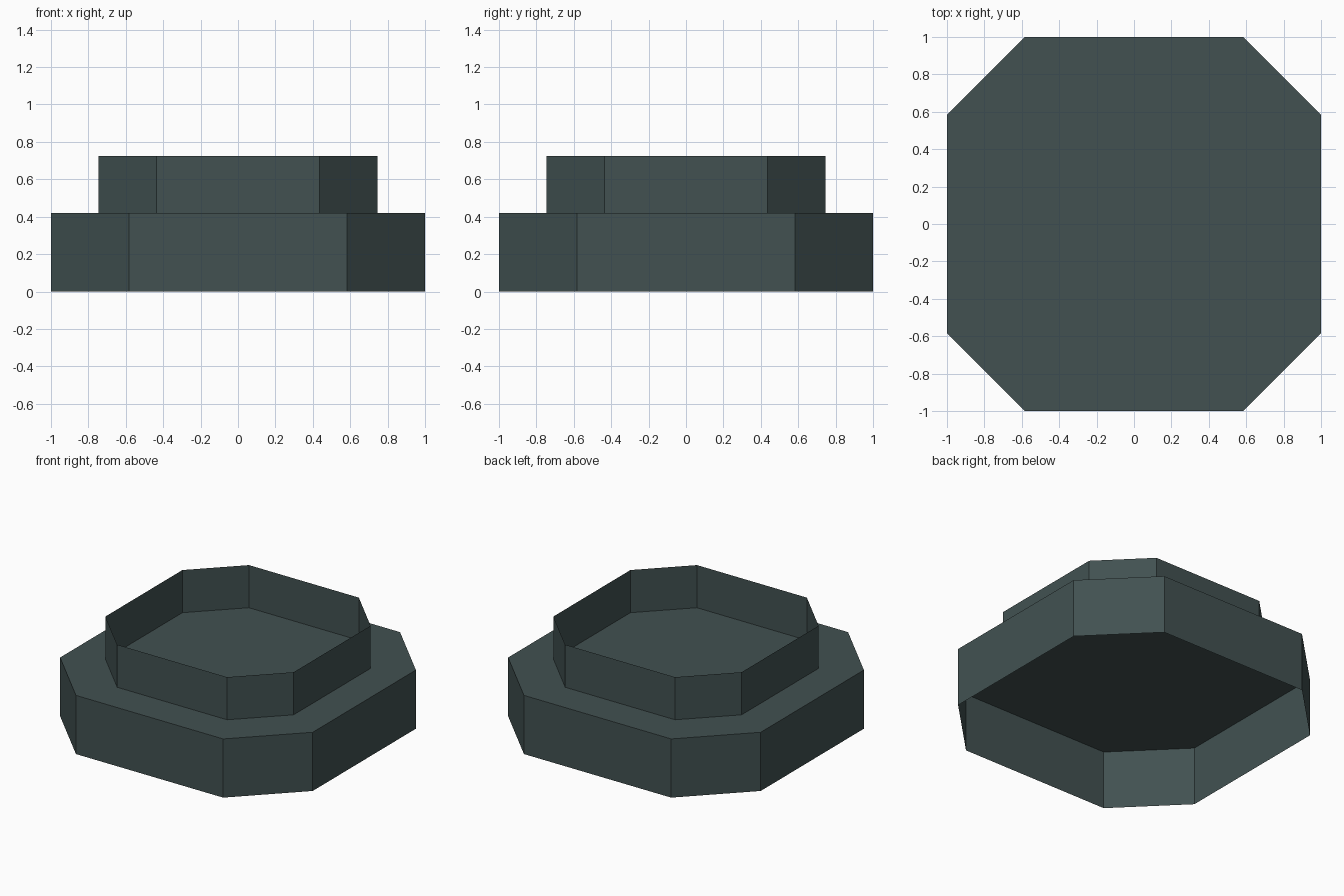
import bpy, bmesh

if "Cube" in bpy.data.objects:
    bpy.data.objects.remove(bpy.data.objects["Cube"])

mat = bpy.data.materials.new("dark slate")
mat.diffuse_color = (0.054, 0.083, 0.083, 1)
mat.use_nodes = True
mat.node_tree.nodes["Principled BSDF"].inputs["Base Color"].default_value = mat.diffuse_color


def octagon(half, cut):
    """Counter-clockwise octagon with straight sides 2*cut long."""
    a, b = half, cut
    return [(b, -a), (a, -b), (a, b), (b, a), (-b, a), (-a, b), (-a, -b), (-b, -a)]


def add_object(name, build):
    bm = bmesh.new()
    build(bm)
    mesh = bpy.data.meshes.new(name)
    bm.to_mesh(mesh)
    bm.free()
    mesh.materials.append(mat)
    bpy.context.collection.objects.link(bpy.data.objects.new(name, mesh))


def ring(bm, profile, z):
    return [bm.verts.new((x, y, z)) for x, y in profile]


def bridge(bm, low, high):
    for i in range(8):
        j = (i + 1) % 8
        bm.faces.new((low[i], low[j], high[j], high[i]))


OUTER, INNER = octagon(1.0, 0.583), octagon(0.745, 0.435)
DECK_Z, RIM_Z = 0.42, 0.725


# Lower tier: thin skirt open underneath, with deck and inner floor
def base(bm):
    foot, edge = ring(bm, OUTER, 0), ring(bm, OUTER, DECK_Z)
    floor = ring(bm, INNER, DECK_Z)
    bridge(bm, foot, edge)
    bridge(bm, edge, floor)
    bm.faces.new(floor)


# Upper tier: thin wall open at the top
def rim(bm):
    bridge(bm, ring(bm, INNER, DECK_Z), ring(bm, INNER, RIM_Z))


add_object("base_skirt_and_deck", base)
add_object("upper_rim", rim)
